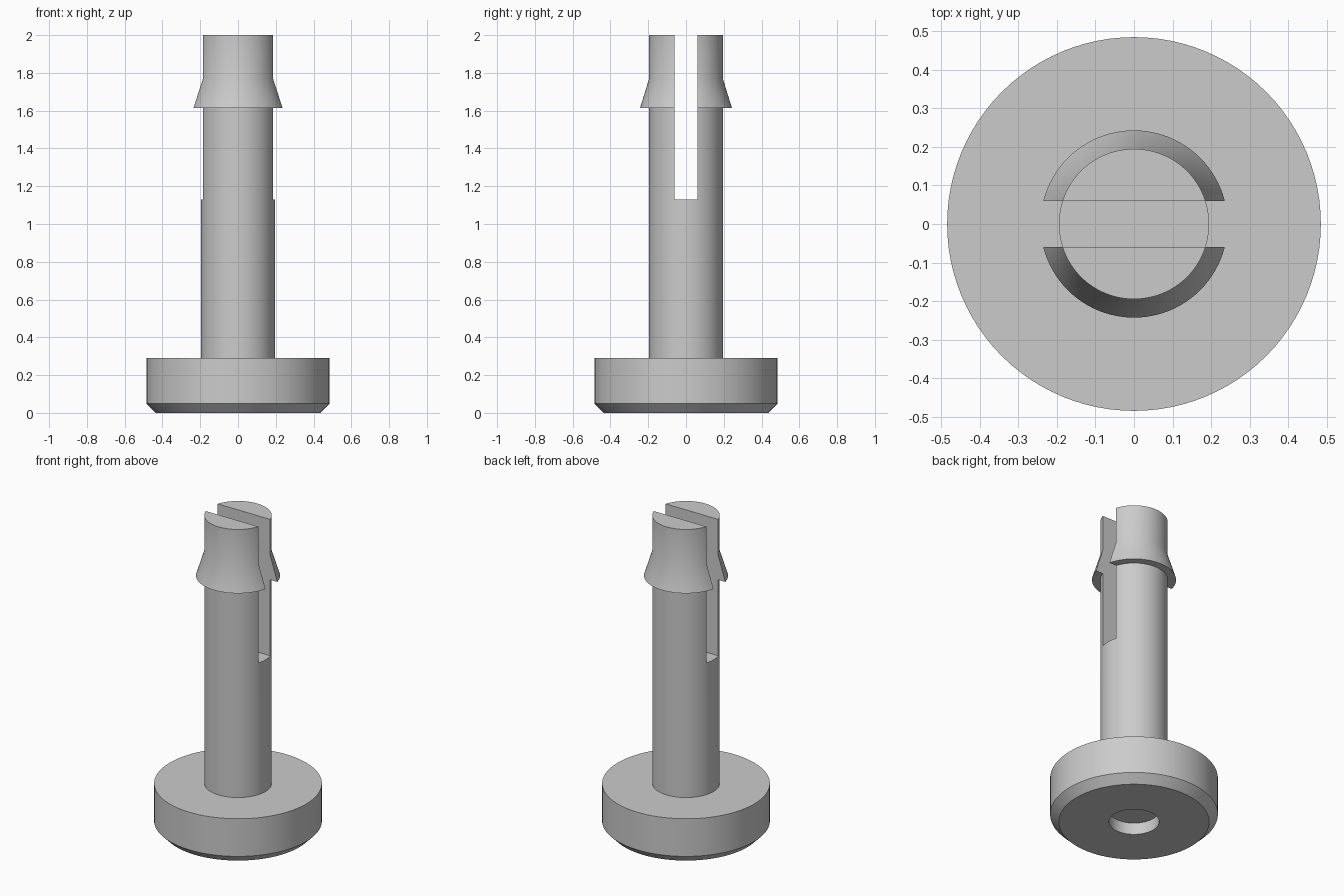
import bpy, bmesh, math

if "Cube" in bpy.data.objects:
    bpy.data.objects.remove(bpy.data.objects["Cube"])

SEGMENTS = 96
grey = bpy.data.materials.new("plain grey")
grey.diffuse_color = (0.6, 0.6, 0.6, 1)
grey.use_nodes = True
grey.node_tree.nodes["Principled BSDF"].inputs["Base Color"].default_value = grey.diffuse_color


def finish(name, bm):
    bmesh.ops.recalc_face_normals(bm, faces=bm.faces)
    mesh = bpy.data.meshes.new(name)
    bm.to_mesh(mesh)
    bm.free()
    mesh.materials.append(grey)
    obj = bpy.data.objects.new(name, mesh)
    bpy.context.collection.objects.link(obj)
    return obj


def lathe(name, profile):
    """Spin a (radius, height) profile that starts and ends on the z axis."""
    bm = bmesh.new()
    verts = [bm.verts.new((r, 0, z)) for r, z in profile]
    edges = [bm.edges.new(pair) for pair in zip(verts, verts[1:])]
    bmesh.ops.spin(bm, geom=verts + edges, cent=(0, 0, 0), axis=(0, 0, 1),
                   angle=math.tau, steps=SEGMENTS, use_duplicate=False)
    bmesh.ops.remove_doubles(bm, verts=bm.verts, dist=1e-5)
    return finish(name, bm)


# Round foot, stem and barbed collar, with a shallow recess underneath
pin = lathe("slotted_pin", [
    (0, 0.075), (0.145, 0.075), (0.145, 0), (0.435, 0), (0.485, 0.05),
    (0.485, 0.29), (0.195, 0.29), (0.195, 1.615), (0.243, 1.615),
    (0.195, 1.77), (0.195, 2.0), (0, 2.0)])

# Slot that splits the upper stem into two prongs
bm = bmesh.new()
bmesh.ops.create_cube(bm, size=1)
bmesh.ops.scale(bm, vec=(1.0, 0.12, 1.0), verts=bm.verts)
bmesh.ops.translate(bm, vec=(0, 0, 1.63), verts=bm.verts)
cutter = finish("slot_cutter", bm)
cutter.hide_render = True
cutter.hide_set(True)

cut = pin.modifiers.new("slot", 'BOOLEAN')
cut.operation = 'DIFFERENCE'
cut.solver = 'EXACT'
cut.object = cutter

# Apply the cut, then shade curved walls smooth
bpy.context.view_layer.objects.active = pin
pin.select_set(True)
bpy.ops.object.modifier_apply(modifier=cut.name)
bpy.data.objects.remove(cutter)
bpy.ops.object.shade_smooth_by_angle(angle=math.radians(30))
